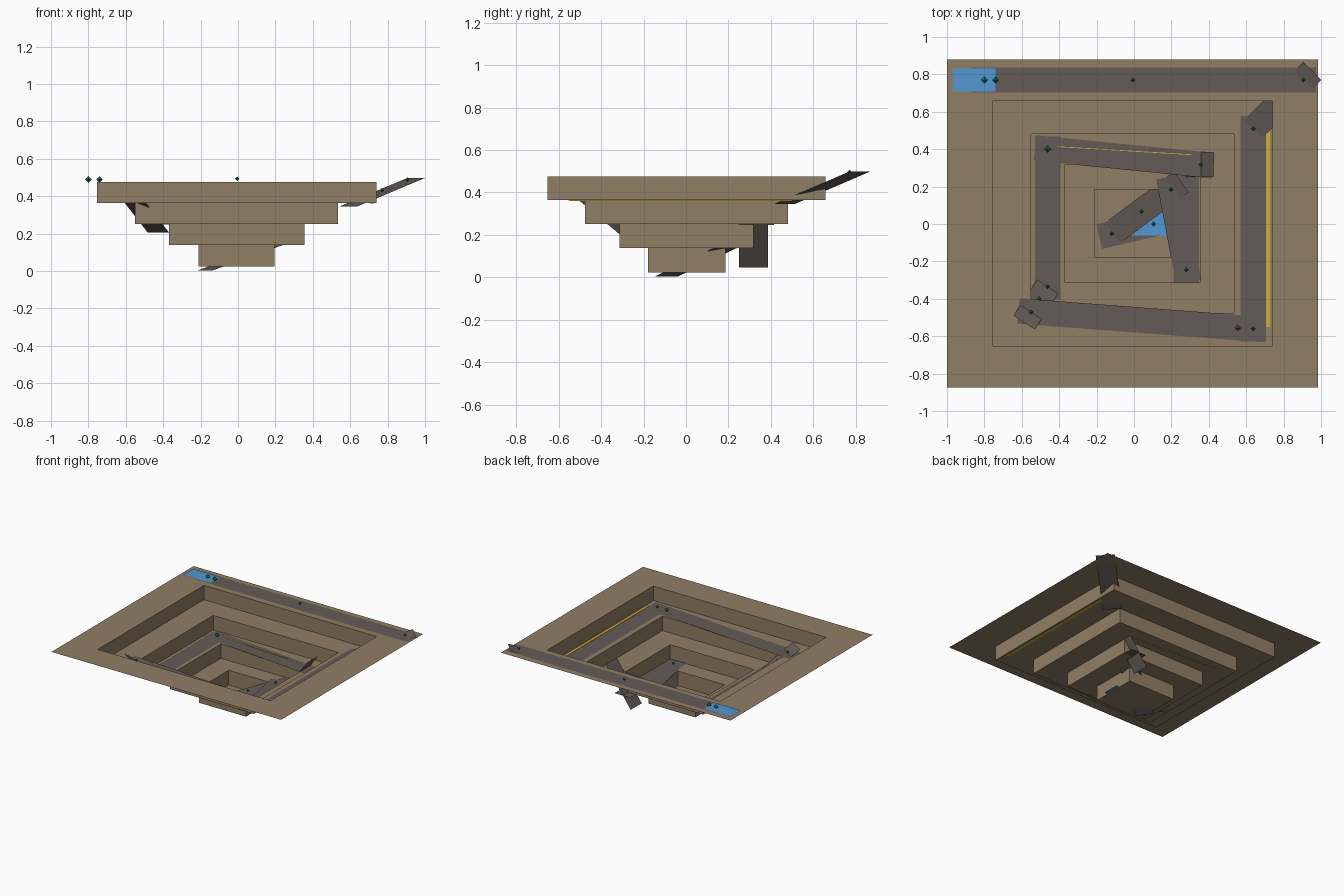
import bpy
import bmesh
from mathutils import Vector

if "Cube" in bpy.data.objects:
    bpy.data.objects.remove(bpy.data.objects["Cube"])


def material(name, rgb):
    m = bpy.data.materials.new(name)
    m.diffuse_color = (*rgb, 1)
    m.use_nodes = True
    m.node_tree.nodes["Principled BSDF"].inputs["Base Color"].default_value = m.diffuse_color
    return m


EARTH = material("earth_brown", (0.285, 0.21, 0.132))
ROAD = material("road_grey", (0.127, 0.105, 0.093))
BLUE = material("area_blue", (0.085, 0.31, 0.64))
YELLOW = material("berm_yellow", (0.62, 0.43, 0.04))
GREEN = material("marker_green", (0.01, 0.2, 0.09))
BRICK = material("marker_brown", (0.2, 0.1, 0.05))

RIM, T1, T2, T3, FLOOR = LEVELS = (0.475, 0.363, 0.25, 0.138, 0.023)
CX, CY = -0.0075, 0.0025
HALF_ROAD = 0.068


def finish(name, bm, mat):
    me = bpy.data.meshes.new(name)
    bm.to_mesh(me)
    bm.free()
    me.materials.append(mat)
    ob = bpy.data.objects.new(name, me)
    bpy.context.collection.objects.link(ob)
    return ob


# Stepped pit: one sheet stitched from rectangular loops
def pit():
    halves = [(0.9925, 0.8775), (0.7475, 0.655), (0.5425, 0.4775),
              (0.3625, 0.315), (0.2025, 0.1825)]
    bm = bmesh.new()

    def loop(i, z):
        hx, hy = halves[i]
        return [bm.verts.new((CX + sx * hx, CY + sy * hy, z))
                for sx, sy in ((-1, -1), (1, -1), (1, 1), (-1, 1))]

    loops = [loop(0, RIM)]
    for i in range(1, 5):
        loops += [loop(i, LEVELS[i - 1]), loop(i, LEVELS[i])]
    for a, b in zip(loops, loops[1:]):
        for k in range(4):
            n = (k + 1) % 4
            bm.faces.new((a[k], a[n], b[n], b[k]))
    bm.faces.new(loops[-1])
    finish("stepped_pit", bm, EARTH)


# Flat strip along a segment, lengthened at its ends
def strip(name, p, q, mat=ROAD, half=HALF_ROAD, ext=HALF_ROAD, lift=0.002):
    p, q = Vector(p), Vector(q)
    plan = Vector((q.x - p.x, q.y - p.y, 0))
    step = (q - p) / plan.length * ext
    side = Vector((-plan.y, plan.x, 0)).normalized() * half
    up = Vector((0, 0, lift))
    a, b = p - step + up, q + step + up
    bm = bmesh.new()
    bm.faces.new([bm.verts.new(v) for v in (a + side, a - side, b - side, b + side)])
    finish(name, bm, mat)


# Low box for berms
def box(name, centre, size, mat, rot=0):
    bm = bmesh.new()
    bmesh.ops.create_cube(bm, size=1)
    bmesh.ops.scale(bm, vec=size, verts=bm.verts)
    ob = finish(name, bm, mat)
    ob.location = centre
    ob.rotation_euler.z = rot


# Small octahedral waypoint
def marker(x, y, z, mat=GREEN, r=0.016):
    bm = bmesh.new()
    bmesh.ops.create_uvsphere(bm, u_segments=4, v_segments=2, radius=r)
    finish("waypoint", bm, mat).location = (x, y, z + 0.014)


pit()

# Haul roads on each terrace
strip("rim_road", (-0.80, 0.77, RIM), (0.905, 0.77, RIM))
strip("terrace_1_east_road", (0.638, 0.51, T1), (0.638, -0.56, T1))
strip("terrace_1_south_road", (0.638, -0.56, T1), (-0.55, -0.47, T1), lift=0.003)
strip("terrace_2_west_road", (-0.462, -0.335, T2), (-0.462, 0.40, T2))
strip("terrace_2_north_road", (-0.462, 0.40, T2), (0.357, 0.318, T2), lift=0.003)
strip("terrace_3_east_road", (0.28, 0.318, T3), (0.28, -0.245, T3))
strip("terrace_3_return_road", (0.28, -0.245, T3), (0.198, 0.185, T3), lift=0.003)
strip("floor_road", (-0.12, -0.052, FLOOR), (0.105, 0.0, FLOOR))

# Ramps joining the levels
strip("ramp_1", (0.905, 0.77, RIM), (0.638, 0.51, T1))
strip("ramp_2", (-0.55, -0.47, T1), (-0.462, -0.335, T2))
strip("ramp_3", (0.357, 0.318, T2), (0.275, 0.318, T3))
strip("ramp_4", (0.198, 0.185, T3), (-0.12, -0.052, FLOOR), lift=0)

# Blue areas at the start and the end of the route
for name, x, y, z in (("dump_area", -0.855, 0.77, RIM), ("loading_area", 0.105, 0.001, FLOOR)):
    strip(name, (x - 0.115, y, z), (x + 0.115, y, z), BLUE, 0.0625, 0, 0.005)

# Yellow safety berms
box("east_berm", (0.716, -0.025, T1 + 0.001), (0.022, 1.05, 0.007), YELLOW)
box("north_berm", (-0.05, 0.392, T2 + 0.001), (0.72, 0.004, 0.008), YELLOW, -0.06)

# Waypoints along the route
for x, y, z in ((-0.80, 0.77, RIM), (-0.74, 0.77, RIM), (-0.462, 0.40, T2)):
    marker(x, y, z, r=0.018)
for x, y, z in ((-0.005, 0.77, RIM + 0.004), (0.905, 0.77, RIM), (0.771, 0.64, (RIM + T1) / 2),
                (0.638, 0.51, T1), (0.638, -0.56, T1), (-0.55, -0.47, T1),
                (-0.506, -0.40, (T1 + T2) / 2), (-0.462, -0.335, T2), (0.357, 0.318, T2),
                (0.28, -0.245, T3), (0.198, 0.185, T3), (0.04, 0.066, (T3 + FLOOR) / 2),
                (-0.12, -0.052, FLOOR), (0.105, 0.0, FLOOR)):
    marker(x, y, z, r=0.012)
marker(0.555, -0.555, T1, BRICK)
